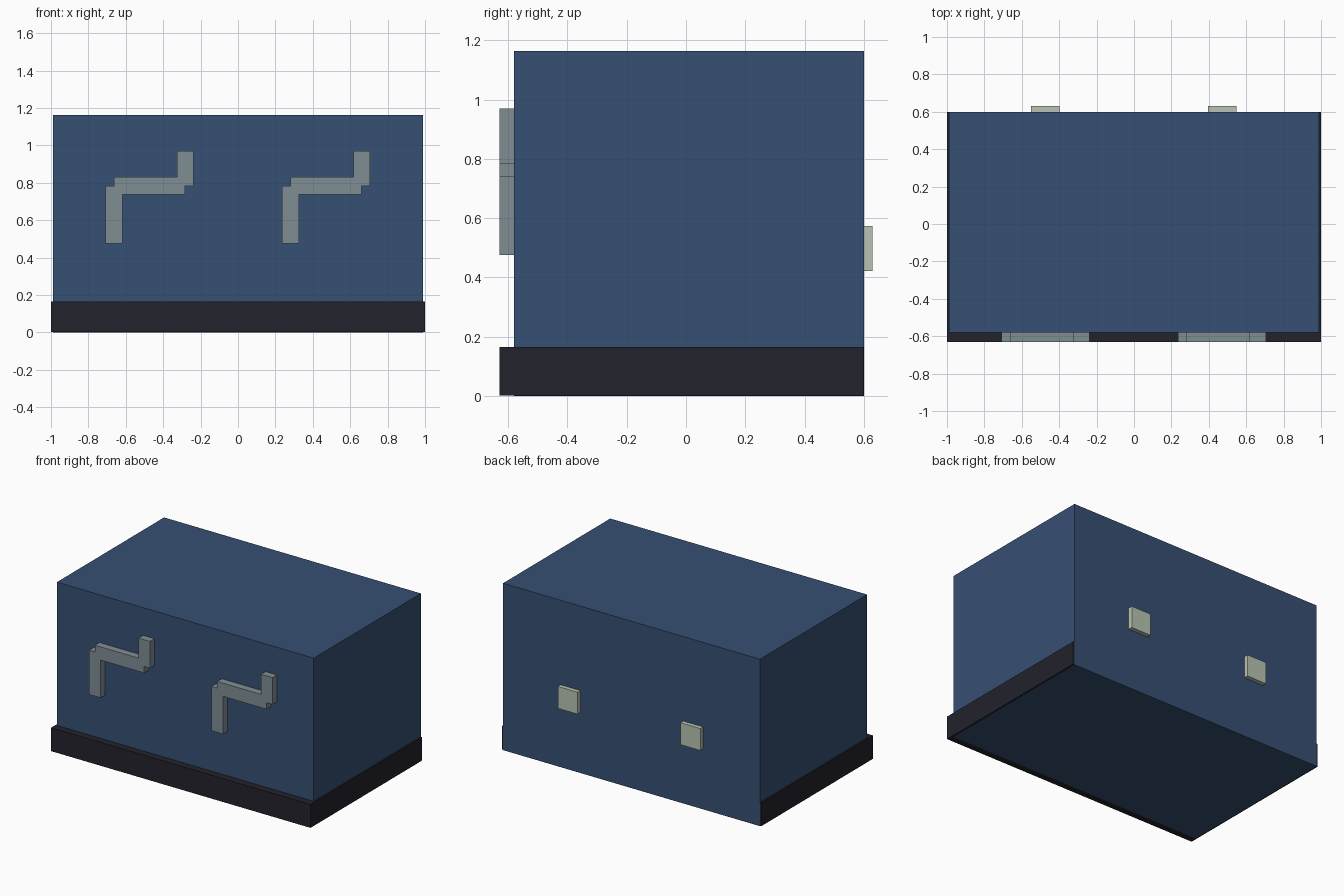
import bpy, bmesh

if "Cube" in bpy.data.objects:
    bpy.data.objects.remove(bpy.data.objects["Cube"])


def material(name, rgb):
    m = bpy.data.materials.new(name)
    m.diffuse_color = (*rgb, 1.0)
    m.use_nodes = True
    m.node_tree.nodes["Principled BSDF"].inputs["Base Color"].default_value = m.diffuse_color
    return m


BLUE = material("cabinet blue", (0.037, 0.080, 0.171))
DARK = material("plinth black", (0.016, 0.016, 0.025))
GREY = material("metal grey", (0.216, 0.270, 0.296))
PALE = material("pale green", (0.485, 0.552, 0.445))


def extrude_profile(name, points, y0, y1, mat):
    """Extrude an x/z outline from y0 to y1."""
    bm = bmesh.new()
    face = bm.faces.new([bm.verts.new((x, y0, z)) for x, z in points])
    new = bmesh.ops.extrude_face_region(bm, geom=[face])["geom"]
    moved = [v for v in new if isinstance(v, bmesh.types.BMVert)]
    bmesh.ops.translate(bm, verts=moved, vec=(0, y1 - y0, 0))
    bmesh.ops.recalc_face_normals(bm, faces=bm.faces)
    mesh = bpy.data.meshes.new(name)
    bm.to_mesh(mesh)
    bm.free()
    mesh.materials.append(mat)
    obj = bpy.data.objects.new(name, mesh)
    bpy.context.collection.objects.link(obj)
    return obj


def box(name, x0, x1, y0, y1, z0, z1, mat):
    return extrude_profile(name, [(x0, z0), (x1, z0), (x1, z1), (x0, z1)], y0, y1, mat)


# Cabinet body down to the floor, with the plinth wrapped round front and sides
# (set in a hair at the back and underneath so faces do not overlap)
box("body", -0.99, 0.99, -0.58, 0.60, 0.0, 1.163, BLUE)
box("plinth", -1.0, 1.0, -0.63, 0.598, 0.002, 0.165, DARK)

# Stepped handles on the front: leg, cross bar and raised end
HANDLE = [(-0.235, 0.475), (-0.145, 0.475), (-0.145, 0.738), (0.19, 0.738),
          (0.19, 0.783), (0.235, 0.783), (0.235, 0.97), (0.147, 0.97),
          (0.147, 0.83), (-0.19, 0.83), (-0.19, 0.783), (-0.235, 0.783)]
for side, cx in (("left", -0.473), ("right", 0.471)):
    extrude_profile(f"handle_{side}", [(cx + x, z) for x, z in HANDLE], -0.63, -0.575, GREY)

# Square plates on the back
for side, cx in (("left", -0.475), ("right", 0.471)):
    box(f"back_plate_{side}", cx - 0.076, cx + 0.076, 0.595, 0.63, 0.421, 0.574, PALE)
